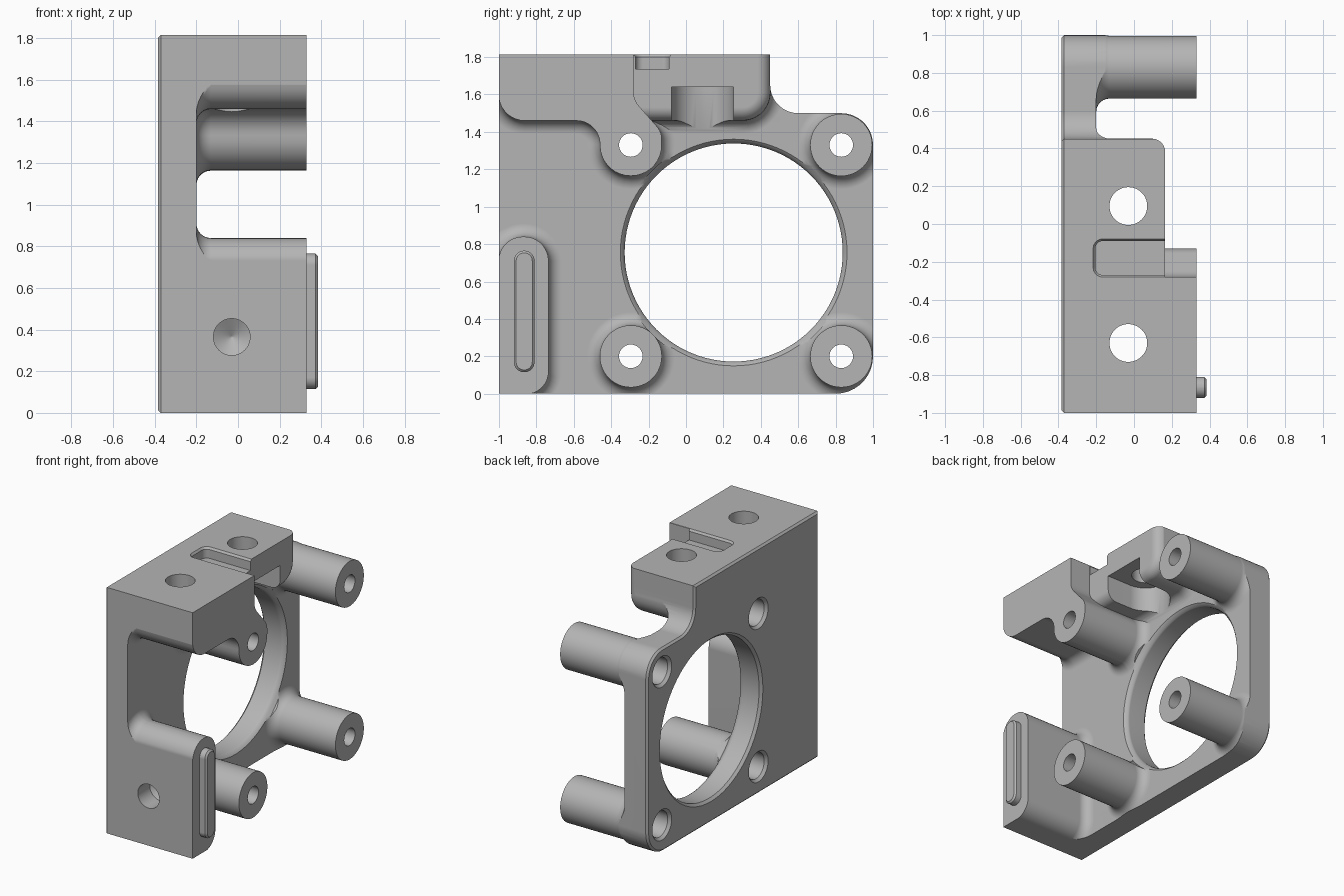
import bpy, bmesh
from math import sin, cos, tan, pi, radians
from mathutils import Vector

cube = bpy.data.objects.get("Cube")
if cube:
    bpy.data.objects.remove(cube, do_unlink=True)

grey = bpy.data.materials.new("machined_grey")
grey.use_nodes = True
grey.diffuse_color = (0.46, 0.46, 0.46, 1)
grey.node_tree.nodes["Principled BSDF"].inputs["Base Color"].default_value = grey.diffuse_color


def rounded(corners, steps=9):
    """Outline from (u, v, radius) corners, each replaced by a tangent arc."""
    out = []
    for i, (u, v, r) in enumerate(corners):
        p = Vector((u, v))
        if r == 0:
            out.append(p)
            continue
        a = (Vector(corners[i - 1][:2]) - p).normalized()
        b = (Vector(corners[(i + 1) % len(corners)][:2]) - p).normalized()
        half = a.angle(b) / 2
        centre = p + (a + b).normalized() * (r / sin(half))
        start = p + a * (r / tan(half)) - centre
        end = p + b * (r / tan(half)) - centre
        sweep = start.angle(end)
        for k in range(steps + 1):
            t = k / steps
            out.append(centre + (start * sin((1 - t) * sweep) + end * sin(t * sweep)) / sin(sweep))
    return out


def circle(u, v, r, n=48):
    return [Vector((u + r * cos(2 * pi * k / n), v + r * sin(2 * pi * k / n))) for k in range(n)]


def offset(pts, d):
    """Move an outline outwards by d."""
    n = len(pts)
    area = sum(pts[i - 1].x * pts[i].y - pts[i].x * pts[i - 1].y for i in range(n))
    side = 1 if area > 0 else -1
    out = []
    for i, p in enumerate(pts):
        e = (p - pts[i - 1]).normalized()
        f = (pts[(i + 1) % n] - p).normalized()
        n1, n2 = Vector((e.y, -e.x)) * side, Vector((f.y, -f.x)) * side
        out.append(p + (n1 + n2) * (d / (1 + n1.dot(n2))))
    return out


AXES = {"x": lambda u, v, w: (w, u, v),
        "y": lambda u, v, w: (u, w, v),
        "z": lambda u, v, w: (u, v, w)}


def prism(name, outline, layers, axis="x"):
    """Stack an outline along an axis; layers are (position, outward offset)."""
    bm = bmesh.new()
    rings = [[bm.verts.new(AXES[axis](p.x, p.y, w)) for p in offset(outline, d)] for w, d in layers]
    bm.faces.new(rings[0])
    bm.faces.new(rings[-1])
    for lo, hi in zip(rings, rings[1:]):
        for i in range(len(lo)):
            bm.faces.new((lo[i - 1], lo[i], hi[i], hi[i - 1]))
    bmesh.ops.recalc_face_normals(bm, faces=bm.faces)
    mesh = bpy.data.meshes.new(name)
    bm.to_mesh(mesh)
    bm.free()
    mesh.materials.append(grey)
    ob = bpy.data.objects.new(name, mesh)
    bpy.context.collection.objects.link(ob)
    return ob


def combine(body, other, operation):
    mod = body.modifiers.new("combine", "BOOLEAN")
    mod.object, mod.operation, mod.solver = other, operation, "EXACT"
    bpy.context.view_layer.objects.active = body
    bpy.ops.object.modifier_apply(modifier=mod.name)
    bpy.data.objects.remove(other, do_unlink=True)


INNER = -0.2    # inner face of the plate
OUTER = -0.385  # outer face of the plate
FACE = 0.33     # end face of the bosses
R = 0.07        # root fillet of the bosses
flare = [(-0.3, R)] + [(INNER + R - R * cos(a), R - R * sin(a))
                       for a in (radians(15 * k) for k in range(7))]
mounts = [(y, z) for y in (-0.295, 0.83) for z in (0.2, 1.33)]

# Plate, oversize until trimmed to the outline
body = prism("bracket_body", rounded([(-1.2, -0.2, 0), (1.2, -0.2, 0), (1.2, 2, 0), (-1.2, 2, 0)]),
             [(-0.5, 0), (INNER, 0)])

# Top block that runs into the upper front post
top_block = rounded([(-1.002, 2, 0), (-1.002, 1.46, 0.14), (-0.46, 1.46, 0.125),
                     (-0.46, 1.165, 0.163), (-0.13, 1.165, 0.163), (-0.13, 1.4, 0.1),
                     (-0.28, 1.57, 0.12), (-0.28, 2, 0)])
combine(body, prism("top_block", top_block, flare + [(FACE, 0)]), "UNION")

# Shorter nut block behind it, with a rounded outer edge
nut_block = rounded([(-0.36, 2.1, 0), (-0.36, 1.46, 0), (0.452, 1.46, 0.15), (0.452, 2.1, 0)])
edge = [(0.095 + R * sin(a), R * cos(a) - R) for a in (radians(15 * k) for k in range(7))]
combine(body, prism("nut_block", nut_block, flare + edge), "UNION")

# Lower front foot
foot = rounded([(-1.002, -0.002, 0), (-0.735, -0.002, 0.12), (-0.735, 0.84, 0.13), (-1.002, 0.84, 0.13)])
combine(body, prism("foot", foot, flare + [(FACE, 0)]), "UNION")

# Remaining posts
for y, z in mounts:
    if (y, z) != (-0.295, 1.33):
        combine(body, prism("post", circle(y, z, 0.166), flare + [(FACE, 0)]), "UNION")

# Trim to the side outline, with a small chamfer on the outer face
outline = rounded([(-1, 0, 0), (1, 0, 0.2), (1, 1.5, 0.17), (0.45, 1.5, 0.15), (0.45, 1.815, 0), (-1, 1.815, 0)])
combine(body, prism("outline", outline, [(OUTER, -0.014), (OUTER + 0.014, 0), (0.6, 0)]), "INTERSECT")

# Large bore with eased rims
bore = circle(0.255, 0.755, 0.583, 96)
combine(body, prism("bore", bore, [(-0.5, 0.018), (OUTER, 0.018), (OUTER + 0.018, 0), (-0.235, 0),
                                   (-0.222, 0.004), (-0.208, 0.014), (-0.19, 0.034), (-0.1, 0.034)]),
        "DIFFERENCE")

# Screw holes with chamfered counterbores
for y, z in mounts:
    combine(body, prism("screw_hole", circle(y, z, 0.063, 32),
                        [(-0.5, 0.05), (OUTER, 0.05), (OUTER + 0.02, 0.032), (-0.1, 0.032),
                         (-0.099, 0), (0.6, 0)]), "DIFFERENCE")

# Vertical holes, nut pocket, top slot and blind front hole
for y in (-0.63, 0.095):
    combine(body, prism("vertical_hole", circle(-0.03, y, 0.1), [(1.3, 0), (2, 0)], "z"), "DIFFERENCE")
pocket = rounded([(-0.195, -0.078, 0.16), (0.5, -0.078, 0), (0.5, 0.255, 0), (-0.195, 0.255, 0.16)])
combine(body, prism("nut_pocket", pocket, [(1.3, 0), (1.64, 0)], "z"), "DIFFERENCE")
slot = rounded([(-0.205, -0.27, 0.04), (0.5, -0.27, 0), (0.5, -0.09, 0), (-0.205, -0.09, 0.04)])
combine(body, prism("top_slot", slot, [(1.735, 0), (1.8, 0), (1.82, 0.015), (2, 0.015)], "z"), "DIFFERENCE")
combine(body, prism("front_hole", circle(-0.03, 0.365, 0.088), [(-1.2, 0), (-0.86, 0), (-0.81, -0.085)], "y"),
        "DIFFERENCE")

# Raised locating key on the foot
key = rounded([(-0.92, 0.115, 0.054), (-0.81, 0.115, 0.054), (-0.81, 0.765, 0.054), (-0.92, 0.765, 0.054)])
key_pad = prism("locating_key", key, [(FACE - 0.02, 0), (0.373, 0), (0.385, -0.012)])

# Smooth shading with sharp edges kept
for ob in (body, key_pad):
    bpy.ops.object.select_all(action="DESELECT")
    ob.select_set(True)
    bpy.context.view_layer.objects.active = ob
    bpy.ops.object.shade_smooth_by_angle(angle=radians(30))
    ob.modifiers.new("even_normals", "WEIGHTED_NORMAL").keep_sharp = True
